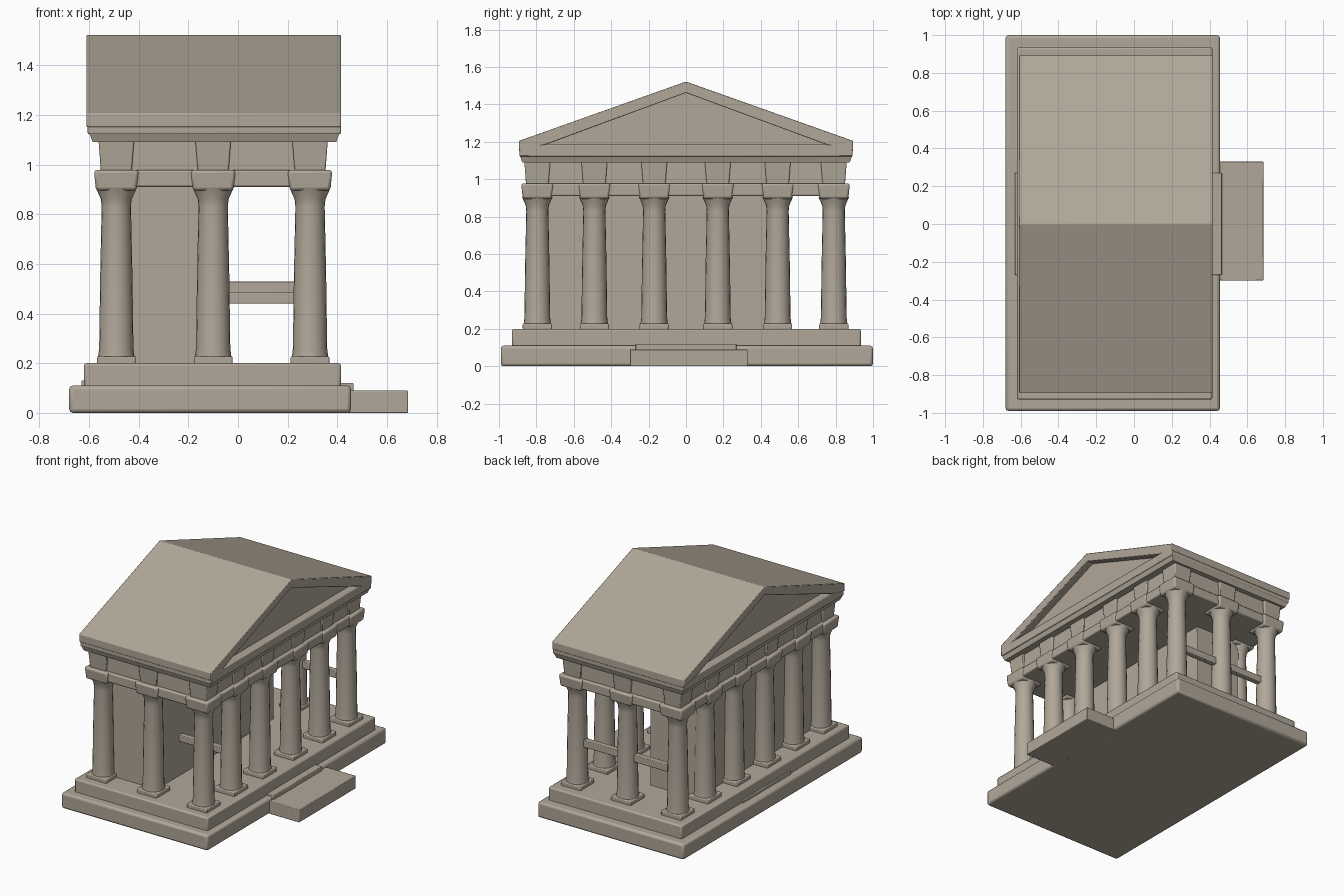
import bpy, bmesh, math

if "Cube" in bpy.data.objects:
    bpy.data.objects.remove(bpy.data.objects["Cube"])

stone = bpy.data.materials.new("warm grey stone")
stone.diffuse_color = (0.44, 0.39, 0.32, 1)
stone.use_nodes = True
stone.node_tree.nodes["Principled BSDF"].inputs["Base Color"].default_value = stone.diffuse_color


def finish(name, bm, bevel=0.0):
    bmesh.ops.recalc_face_normals(bm, faces=bm.faces)
    mesh = bpy.data.meshes.new(name)
    bm.to_mesh(mesh)
    bm.free()
    ob = bpy.data.objects.new(name, mesh)
    bpy.context.collection.objects.link(ob)
    mesh.materials.append(stone)
    if bevel:
        mod = ob.modifiers.new("soft edge", 'BEVEL')
        mod.width = bevel
        mod.segments = 2
    bpy.ops.object.select_all(action='DESELECT')
    bpy.context.view_layer.objects.active = ob
    ob.select_set(True)
    bpy.ops.object.shade_smooth_by_angle(angle=math.radians(35))
    return ob


def box(name, x0, x1, y0, y1, z0, z1, bevel=0.008, flare=0.0):
    """Box whose top can be wider than its bottom by flare."""
    bm = bmesh.new()
    b = [bm.verts.new(p) for p in ((x0, y0, z0), (x1, y0, z0), (x1, y1, z0), (x0, y1, z0))]
    f = flare
    t = [bm.verts.new(p) for p in ((x0 - f, y0 - f, z1), (x1 + f, y0 - f, z1),
                                   (x1 + f, y1 + f, z1), (x0 - f, y1 + f, z1))]
    bm.faces.new(b)
    bm.faces.new(t)
    for i in range(4):
        j = (i + 1) % 4
        bm.faces.new((b[i], b[j], t[j], t[i]))
    return finish(name, bm, bevel)


def prism(name, profile, x0, x1, bevel=0.0):
    """Extrude a (y, z) outline along x."""
    bm = bmesh.new()
    face = bm.faces.new([bm.verts.new((x0, y, z)) for y, z in profile])
    ext = bmesh.ops.extrude_face_region(bm, geom=[face])
    for v in ext['geom']:
        if isinstance(v, bmesh.types.BMVert):
            v.co.x = x1
    return finish(name, bm, bevel)


def lathe(name, cx, cy, profile, sides=20):
    bm = bmesh.new()
    rings = [[bm.verts.new((cx + r * math.cos(2 * math.pi * i / sides),
                            cy + r * math.sin(2 * math.pi * i / sides), z))
              for i in range(sides)] for r, z in profile]
    for a, b in zip(rings, rings[1:]):
        for i in range(sides):
            j = (i + 1) % sides
            bm.faces.new((a[i], a[j], b[j], b[i]))
    bm.faces.new(rings[0])
    bm.faces.new(rings[-1])
    return finish(name, bm)


# Stepped platform and entrance steps
box("lower_platform", -0.68, 0.455, -0.99, 1.0, 0, 0.11, 0.015)
box("upper_platform", -0.62, 0.415, -0.93, 0.935, 0.10, 0.20, 0.01)
box("entrance_step", 0.44, 0.685, -0.30, 0.33, 0, 0.09, 0.004)
box("upper_step", 0.40, 0.465, -0.27, 0.27, 0.05, 0.12, 0.004)
box("rear_sill", -0.63, -0.6, -0.27, 0.27, 0.10, 0.13, 0.004)

# Columns around the edge, each with plinth, capital block and frieze block
xs = (-0.49, -0.10, 0.29)
ys = (-0.795, -0.49, -0.17, 0.17, 0.49, 0.79)
shaft = [(0.074, 0.22), (0.069, 0.26), (0.065, 0.55), (0.059, 0.83),
         (0.062, 0.86), (0.082, 0.905)]
for i, x in enumerate(xs):
    for j, y in enumerate(ys):
        if i == 1 and 0 < j < 5:
            continue
        lathe("column", x, y, shaft)
        box("column_plinth", x - 0.078, x + 0.078, y - 0.078, y + 0.078, 0.195, 0.228, 0.006)
        box("capital_block", x - 0.082, x + 0.082, y - 0.078, y + 0.078, 0.895, 0.978, 0.012, 0.008)
        box("frieze_block", x - 0.062, x + 0.062, y - 0.06, y + 0.06, 0.97, 1.13, 0.006, 0.012)

# Inner chamber and the rails between columns
box("chamber", -0.46, -0.10, -0.76, 0.54, 0.19, 0.95, 0.004)
box("back_rail", -0.49, 0.29, 0.77, 0.81, 0.48, 0.53, 0.004)
box("front_rail", -0.12, 0.29, -0.51, -0.47, 0.44, 0.485, 0.004)

# Beam, frieze and cornice
box("beam", -0.565, 0.37, -0.865, 0.86, 0.91, 0.977, 0.008)
box("frieze", -0.54, 0.345, -0.845, 0.84, 0.96, 1.10, 0.006)
box("cornice", -0.585, 0.395, -0.875, 0.875, 1.09, 1.13, 0.0, 0.015)
box("gable_sill", -0.605, 0.415, -0.89, 0.89, 1.122, 1.185, 0.006)

# Recessed gable core, with a thin chevron roof overhanging it
prism("gable_wall", [(-0.85, 1.15), (0.85, 1.15), (0, 1.48)], -0.55, 0.36)
prism("roof", [(-0.893, 1.15), (-0.75, 1.185), (0, 1.462), (0.75, 1.185), (0.893, 1.15),
               (0.893, 1.205), (0, 1.522), (-0.893, 1.205)], -0.61, 0.415, 0.005)
